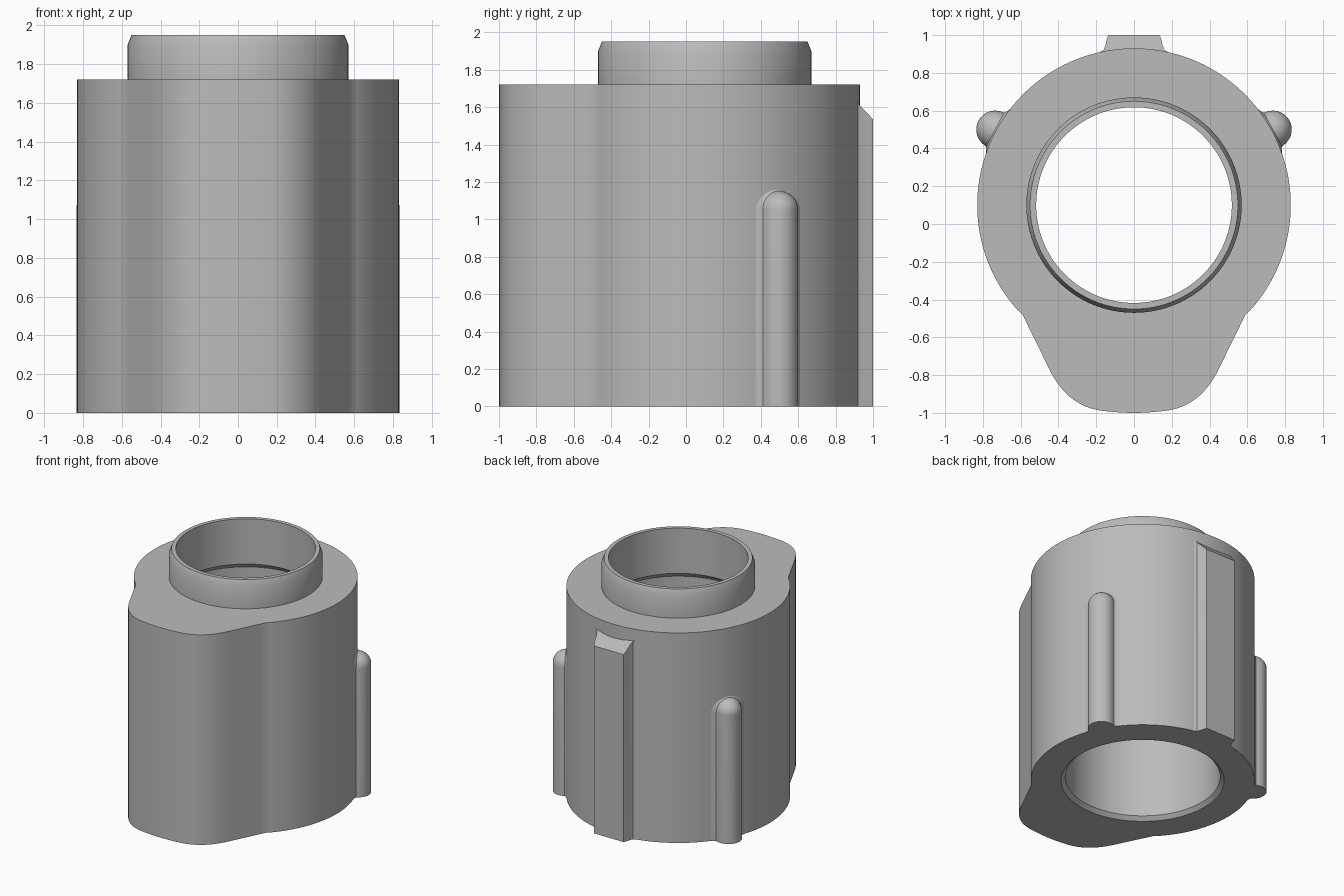
import bpy, bmesh, math
from mathutils import Vector
from mathutils.geometry import interpolate_bezier

cube = bpy.data.objects.get("Cube")
if cube:
    bpy.data.objects.remove(cube, do_unlink=True)

AXIS_Y = 0.10      # centre of the bore
BODY_R = 0.83
BODY_TOP = 1.72

grey = bpy.data.materials.new("plain grey")
grey.use_nodes = True
grey.diffuse_color = (0.5, 0.5, 0.5, 1)
grey.node_tree.nodes["Principled BSDF"].inputs["Base Color"].default_value = (0.5, 0.5, 0.5, 1)


def finish(bm, name):
    bmesh.ops.recalc_face_normals(bm, faces=bm.faces)
    mesh = bpy.data.meshes.new(name)
    bm.to_mesh(mesh)
    bm.free()
    mesh.materials.append(grey)
    obj = bpy.data.objects.new(name, mesh)
    bpy.context.collection.objects.link(obj)
    bpy.ops.object.select_all(action='DESELECT')
    obj.select_set(True)
    bpy.context.view_layer.objects.active = obj
    bpy.ops.object.shade_smooth_by_angle(angle=math.radians(30))
    return obj


def bridge(bm, a, b, closed=True):
    n = len(a)
    for i in range(n if closed else n - 1):
        j = (i + 1) % n
        bm.faces.new((a[i], a[j], b[j], b[i]))


# Outer outline, right half from the back to the front: round shell, flank, rounded lobe
corner, flank_end, nose = Vector((0.59, -0.48)), Vector((0.445, -0.775)), Vector((0.18, -0.987))
start = math.atan2(corner.y - AXIS_Y, corner.x)
half = []
for i in range(56):
    a = math.pi / 2 + (start - math.pi / 2) * i / 56
    half.append(Vector((BODY_R * math.cos(a), AXIS_Y + BODY_R * math.sin(a))))
half += [corner.lerp(flank_end, i / 6) for i in range(6)]
half += interpolate_bezier(flank_end, Vector((0.385, -0.895)), Vector((0.30, -0.968)), nose, 14)[:-1]
half += interpolate_bezier(nose, Vector((0.12, -0.995)), Vector((0.06, -1)), Vector((0, -1)), 7)
half = [Vector((p[0], p[1])) for p in half]
outline = half + [Vector((-p.x, p.y)) for p in reversed(half[1:-1])]
angles = [math.atan2(p.y - AXIS_Y, p.x) for p in outline]

# Housing: bore with inner step, chamfered collar and shell as one closed skin
bm = bmesh.new()
profile = [(0.605, 0), (0.575, 0.03), (0.575, 1.53), (0.518, 1.58), (0.518, 1.95),
           (0.55, 1.95), (0.57, 1.90), (0.57, BODY_TOP)]
rings = [[bm.verts.new((r * math.cos(a), AXIS_Y + r * math.sin(a), z)) for a in angles]
         for r, z in profile]
rings += [[bm.verts.new((p.x, p.y, z)) for p in outline] for z in (BODY_TOP, 0)]
for k, ring in enumerate(rings):
    bridge(bm, ring, rings[(k + 1) % len(rings)])
finish(bm, "housing")

# Back rail: flared trapezoid with a sloping top
bm = bmesh.new()
side = [(0.135, 1.0), (0.142, 0.985), (0.153, 0.94), (0.162, 0.92), (0.185, 0.908), (0.185, 0.86)]
section = side + [(-x, y) for x, y in reversed(side)]
low = [bm.verts.new((x, y, 0)) for x, y in section]
high = [bm.verts.new((x, y, 1.62 - 1.06 * (y - 0.92))) for x, y in section]
bridge(bm, low, high)
bm.faces.new(low)
bm.faces.new(high)
finish(bm, "back_rail")


# Side ribs: rounded section with a flared foot, swept up, over and down
def side_rib(name, sign):
    bm = bmesh.new()
    centre = Vector((0.735 * sign, 0.5, 0))
    out = Vector((centre.x, centre.y - AXIS_Y, 0)).normalized()
    along = Vector((-out.y, out.x, 0))
    section = [(0.1 * math.sin(t), 0.1 * math.cos(t))
               for t in [math.radians(4 + 9 * i) for i in range(9)]]
    section += [(0.102, -0.0), (0.112, -0.008), (0.145, -0.022), (0.145, -0.06)]
    paths = []
    for r, v in section:
        path = [(r, 0)]
        path += [(r * math.cos(math.pi * i / 20), 1.05 + r * math.sin(math.pi * i / 20))
                 for i in range(21)]
        path += [(-r, 0)]
        paths.append([bm.verts.new(centre + out * v + along * u + Vector((0, 0, z)))
                      for u, z in path])
    for a, b in zip(paths, paths[1:]):
        bridge(bm, a, b, closed=False)
    bm.faces.new(paths[0])                                             # crest
    bm.faces.new([p[0] for p in paths] + [p[-1] for p in reversed(paths)])  # foot
    finish(bm, name)


side_rib("left_rib", 1)
side_rib("right_rib", -1)
